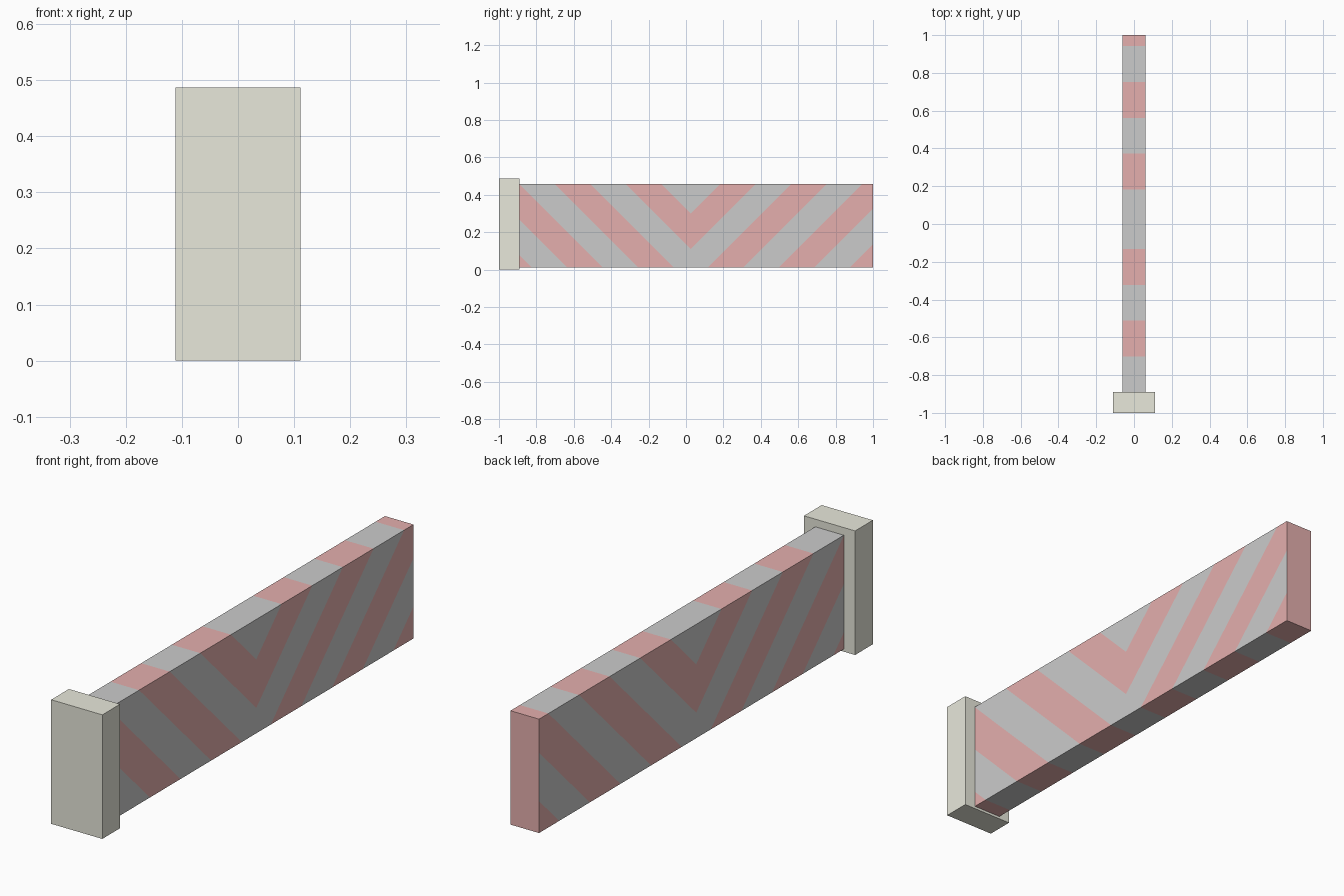
import bpy, bmesh, math
from mathutils import Vector

if "Cube" in bpy.data.objects:
    bpy.data.objects.remove(bpy.data.objects["Cube"])


def material(name, rgb):
    m = bpy.data.materials.new(name)
    m.diffuse_color = (*rgb, 1)
    m.use_nodes = True
    m.node_tree.nodes["Principled BSDF"].inputs["Base Color"].default_value = m.diffuse_color
    return m


def box(lo, hi):
    bm = bmesh.new()
    bmesh.ops.create_cube(bm, size=1)
    for v in bm.verts:
        v.co = Vector([(a + b) / 2 + c * (b - a) for a, b, c in zip(lo, hi, v.co)])
    return bm


def finish(bm, name, mats):
    bm.normal_update()
    mesh = bpy.data.meshes.new(name)
    bm.to_mesh(mesh)
    bm.free()
    for m in mats:
        mesh.materials.append(m)
    ob = bpy.data.objects.new(name, mesh)
    bpy.context.collection.objects.link(ob)
    return ob


red = material("stripe_red", (0.78, 0.43, 0.42))
pale = material("stripe_grey", (0.8, 0.8, 0.8))
stone = material("post_beige", (0.81, 0.81, 0.71))

# End post
finish(box((-0.111, -1, 0), (0.111, -0.89, 0.487)), "end_post", [stone])

# Striped barrier beam, cut along 45 degree chevron lines
MID, START, STEP = 0.025, 0.30, 0.19
bm = box((-0.062, -0.89, 0.01), (0.062, 1, 0.457))


def cut(faces, point, normal):
    geom = set(faces)
    for f in faces:
        geom.update(f.edges, f.verts)
    bmesh.ops.bisect_plane(bm, geom=list(geom), plane_co=point, plane_no=normal, dist=1e-5)


cut(bm.faces[:], (0, MID, 0), (0, 1, 0))
for side in (-1, 1):
    for k in range(7):
        half = [f for f in bm.faces if (f.calc_center_median().y - MID) * side > 0]
        cut(half, (0, MID, START - k * STEP), (0, -side, 1))

# Alternate the colours band by band; the free end is plain red
bm.normal_update()
for f in bm.faces:
    c = f.calc_center_median()
    band = math.floor((START - c.z + abs(c.y - MID)) / STEP)
    f.material_index = 0 if f.normal.y > 0.9 or band % 2 == 0 else 1
finish(bm, "barrier_beam", [red, pale])
